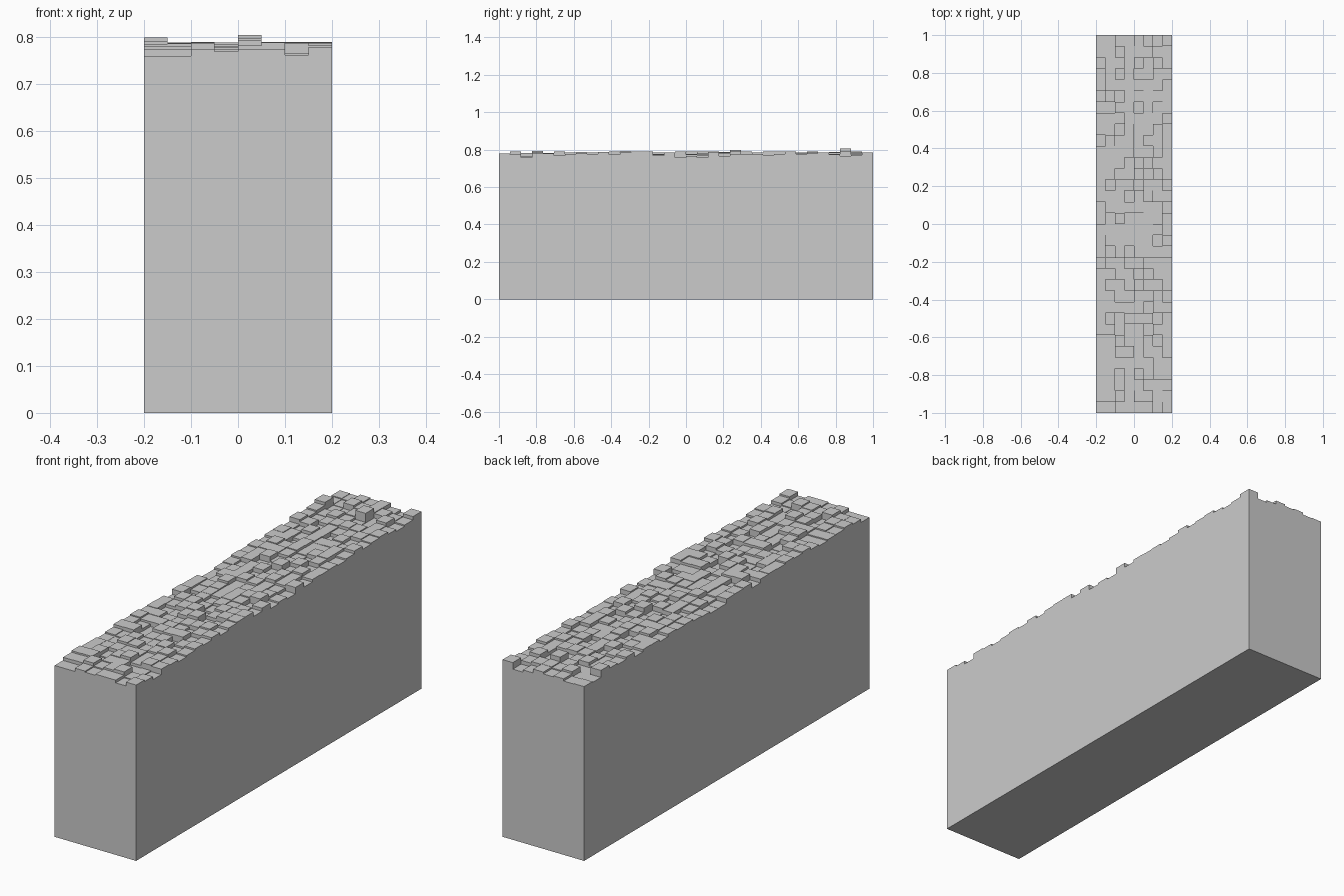
import bpy, bmesh, random

if "Cube" in bpy.data.objects:
    bpy.data.objects.remove(bpy.data.objects["Cube"])

random.seed(7)
NX, NY = 8, 34            # top is a grid of small stepped blocks
DX, DY = 0.4 / NX, 2.0 / NY
CEILING = [0.80, 0.79, 0.80, 0.797, 0.805, 0.79, 0.79, 0.79]
FRONT = [0.76, 0.76, 0.775, 0.77, 0.775, 0.775, 0.763, 0.78]


def block_height(i, j):
    if j == 0:
        return FRONT[i]
    return round(min(CEILING[i], max(0.757, random.gauss(0.776, 0.009))), 3)


heights = {(i, j): block_height(i, j) for i in range(NX) for j in range(NY)}
# raised blocks that stand out on the skyline
heights[0, 31] = 0.80
heights[4, 31] = 0.805

bm = bmesh.new()


def quad(*pts):
    bm.faces.new([bm.verts.new(p) for p in pts])


def h(i, j):
    return heights.get((i, j), 0.0)


def x_at(i):
    return -0.2 + i * DX


def y_at(j):
    return -1.0 + j * DY


# block tops
for (i, j), z in heights.items():
    x0, x1, y0, y1 = x_at(i), x_at(i + 1), y_at(j), y_at(j + 1)
    quad((x0, y0, z), (x1, y0, z), (x1, y1, z), (x0, y1, z))

# steps and outer walls facing left and right
for j in range(NY):
    for i in range(NX + 1):
        a, b, x = h(i - 1, j), h(i, j), x_at(i)
        if a != b:
            quad((x, y_at(j), b), (x, y_at(j + 1), b), (x, y_at(j + 1), a), (x, y_at(j), a))

# steps and outer walls facing front and back
for i in range(NX):
    for j in range(NY + 1):
        a, b, y = h(i, j - 1), h(i, j), y_at(j)
        if a != b:
            quad((x_at(i), y, a), (x_at(i + 1), y, a), (x_at(i + 1), y, b), (x_at(i), y, b))

# underside
for i in range(NX):
    for j in range(NY):
        x0, x1, y0, y1 = x_at(i), x_at(i + 1), y_at(j), y_at(j + 1)
        quad((x0, y0, 0), (x0, y1, 0), (x1, y1, 0), (x1, y0, 0))

bmesh.ops.remove_doubles(bm, verts=bm.verts, dist=0.0002)
bmesh.ops.dissolve_limit(bm, angle_limit=0.01, verts=bm.verts, edges=bm.edges)

mesh = bpy.data.meshes.new("stone_wall")
bm.to_mesh(mesh)
bm.free()
wall = bpy.data.objects.new("stone_wall", mesh)
bpy.context.collection.objects.link(wall)
